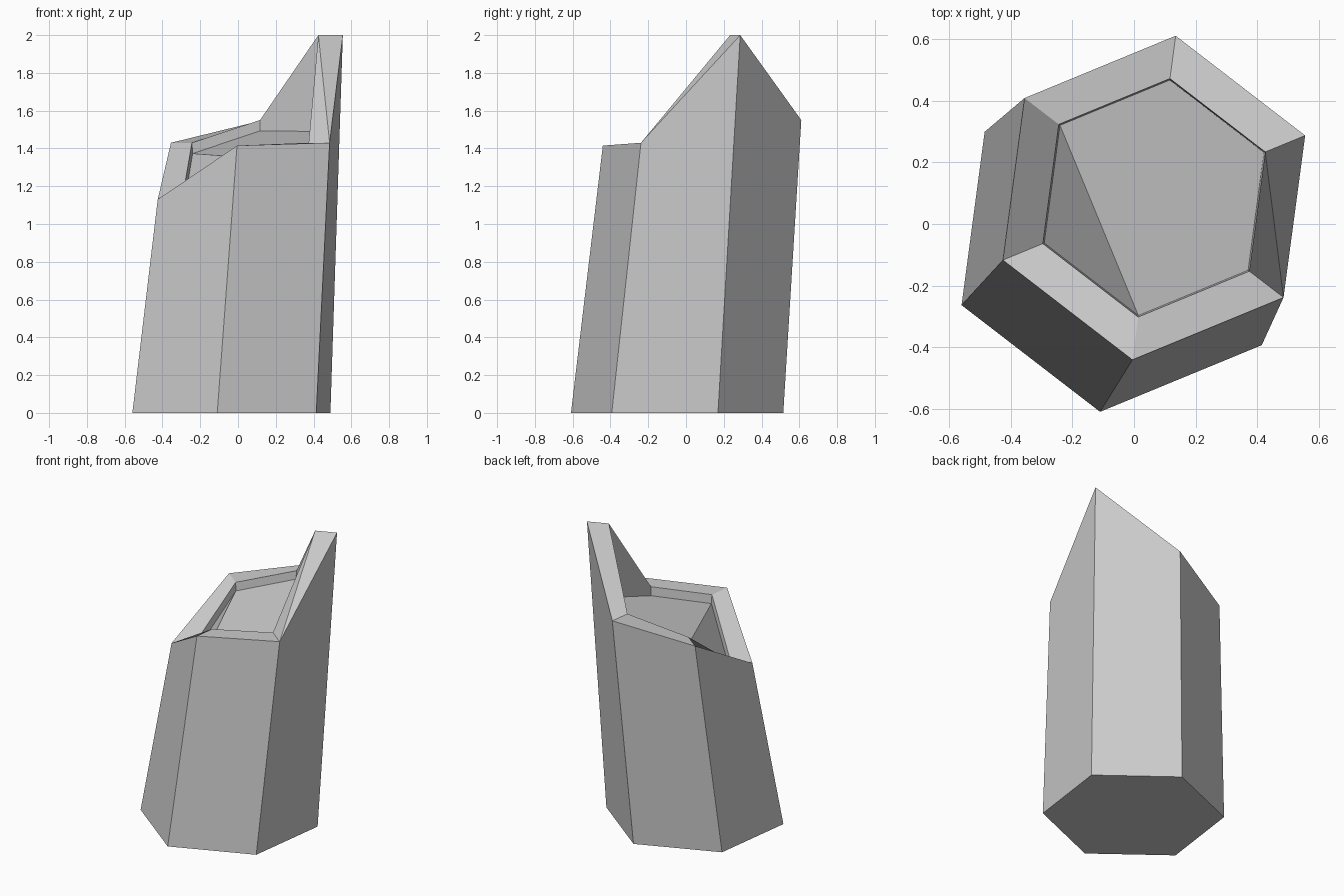
import bpy, bmesh
from math import cos, sin, radians

if "Cube" in bpy.data.objects:
    bpy.data.objects.remove(bpy.data.objects["Cube"])

bm = bmesh.new()


def hex_ring(cx, cy, radius, heights):
    """Regular six-sided ring with its own height at each corner."""
    ring = []
    for k, z in enumerate(heights):
        a = radians(202.4 + 60 * k)
        ring.append(bm.verts.new((cx + radius * cos(a), cy + radius * sin(a), z)))
    return ring


# Leaning shaft, uneven broken rim and the recessed floor
rim_z = [1.13, 1.415, 1.43, 2.0, 1.55, 1.43]
floor_z = [1.07, 1.355, 1.37, 1.49, 1.493, 1.373]
base = hex_ring(-0.035, -0.047, 0.567, [0] * 6)
outer = hex_ring(0.065, 0.085, 0.53, rim_z)
inner = hex_ring(0.065, 0.085, 0.39, rim_z)
floor = hex_ring(0.065, 0.085, 0.385, floor_z)

# Side walls, rim and recess walls
for low, high in ((base, outer), (outer, inner), (inner, floor)):
    for k in range(6):
        n = (k + 1) % 6
        if low is outer and k == 2:
            # twisted rim below the peak
            bm.faces.new((low[k], low[n], high[n]))
            bm.faces.new((low[k], high[n], high[k]))
        else:
            bm.faces.new((low[k], low[n], high[n], high[k]))

# Underside, and floor with one corner sunk along a fold
bm.faces.new(base[::-1])
bm.faces.new((floor[5], floor[0], floor[1]))
bm.faces.new(floor[1:])
bmesh.ops.recalc_face_normals(bm, faces=bm.faces)

mesh = bpy.data.meshes.new("broken_hexagonal_pillar")
bm.to_mesh(mesh)
bm.free()
pillar = bpy.data.objects.new("broken_hexagonal_pillar", mesh)
bpy.context.collection.objects.link(pillar)
